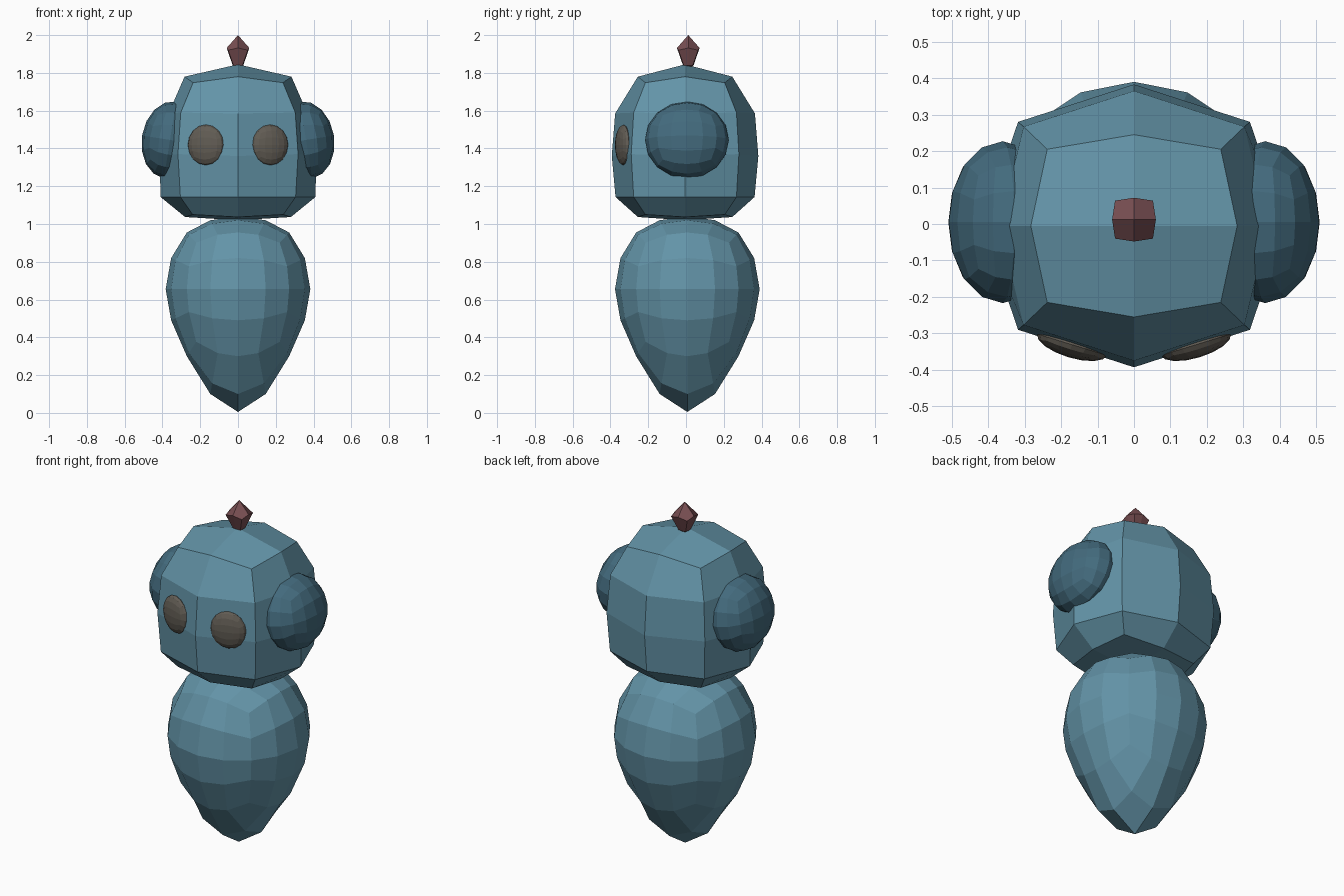
import bpy, bmesh, math
from mathutils import Matrix, Vector

if "Cube" in bpy.data.objects:
    bpy.data.objects.remove(bpy.data.objects["Cube"])


def material(name, rgb):
    m = bpy.data.materials.new(name)
    m.diffuse_color = (*rgb, 1)
    m.use_nodes = True
    m.node_tree.nodes["Principled BSDF"].inputs["Base Color"].default_value = m.diffuse_color
    return m


BLUE = material("soft blue", (0.125, 0.295, 0.390))
DARK_BLUE = material("dark blue", (0.056, 0.145, 0.205))
GREY = material("warm grey", (0.120, 0.107, 0.088))
RED = material("dull red", (0.190, 0.078, 0.086))


def finish(bm, name, mat):
    bmesh.ops.recalc_face_normals(bm, faces=bm.faces)
    me = bpy.data.meshes.new(name)
    bm.to_mesh(me)
    bm.free()
    me.materials.append(mat)
    ob = bpy.data.objects.new(name, me)
    bpy.context.collection.objects.link(ob)
    return ob


def quad_sphere():
    """Unit sphere made from a cube with a 4 x 4 grid on each side."""
    bm = bmesh.new()
    bmesh.ops.create_cube(bm, size=2)
    bmesh.ops.subdivide_edges(bm, edges=bm.edges[:], cuts=3, use_grid_fill=True)
    for v in bm.verts:
        v.co = Vector([math.tan(c * math.pi / 4) for c in v.co]).normalized()
    return bm


def ring_shape(rings, bottom, top, y0=0.0):
    """Loft of 8-sided rings: (mid x, mid y, mid z, corner x, corner y, corner z)."""
    bm = bmesh.new()
    loops = []
    for mx, my, mz, cx, cy, cz in rings:
        pts = [(mx, 0, mz), (cx, cy, cz), (0, my, mz), (-cx, cy, cz),
               (-mx, 0, mz), (-cx, -cy, cz), (0, -my, mz), (cx, -cy, cz)]
        loops.append([bm.verts.new((x, y + y0, z)) for x, y, z in pts])
    for a, b in zip(loops, loops[1:]):
        for i in range(8):
            j = (i + 1) % 8
            bm.faces.new((a[i], a[j], b[j], b[i]))
    # each cap is four quads around a centre point
    for loop, z in ((loops[0], bottom), (loops[-1], top)):
        c = bm.verts.new((0, y0, z))
        for i in range(0, 8, 2):
            bm.faces.new((c, loop[i], loop[i + 1], loop[(i + 2) % 8]))
    return bm


# Teardrop body: a sphere with remapped heights
HEIGHTS = [(-1, 0.005), (-0.924, 0.10), (-0.707, 0.30), (-0.383, 0.49), (0, 0.655),
           (0.383, 0.82), (0.707, 0.955), (0.924, 1.02), (1, 1.04)]


def body_height(t):
    for (a, za), (b, zb) in zip(HEIGHTS, HEIGHTS[1:]):
        if t <= b:
            return za + (zb - za) * (t - a) / (b - a)
    return HEIGHTS[-1][1]


bm = quad_sphere()
for v in bm.verts:
    v.co = (v.co.x * 0.383, v.co.y * 0.383 + 0.007, body_height(v.co.z))
finish(bm, "body", BLUE)

# Boxy head
finish(ring_shape([
    (0.28, 0.25, 1.037, 0.24, 0.21, 1.05),
    (0.41, 0.368, 1.143, 0.305, 0.272, 1.143),
    (0.415, 0.388, 1.36, 0.318, 0.285, 1.37),
    (0.368, 0.370, 1.585, 0.303, 0.272, 1.59),
    (0.283, 0.25, 1.78, 0.238, 0.21, 1.748)], 1.02, 1.845, -0.005), "head", BLUE)

# Ears and eyes, mirrored left and right
for side, label in ((1, "right"), (-1, "left")):
    bm = quad_sphere()
    bm.transform(Matrix.Translation((side * 0.36, 0.005, 1.445))
                 @ Matrix.Rotation(side * math.radians(-9), 4, 'Y')
                 @ Matrix.Diagonal((0.15, 0.222, 0.206, 1)))
    finish(bm, label + "_ear", DARK_BLUE)

    bm = quad_sphere()
    bm.transform(Matrix.Translation((side * 0.17, -0.331, 1.418))
                 @ Matrix.Rotation(side * math.radians(17), 4, 'Z')
                 @ Matrix.Diagonal((0.10, 0.036, 0.108, 1)))
    finish(bm, label + "_eye", GREY)

# Gem-shaped knob on top of the head
finish(ring_shape([
    (0.028, 0.028, 1.84, 0.024, 0.024, 1.84),
    (0.06, 0.06, 1.932, 0.052, 0.052, 1.92)], 1.82, 2.0, 0.012), "top_knob", RED)
